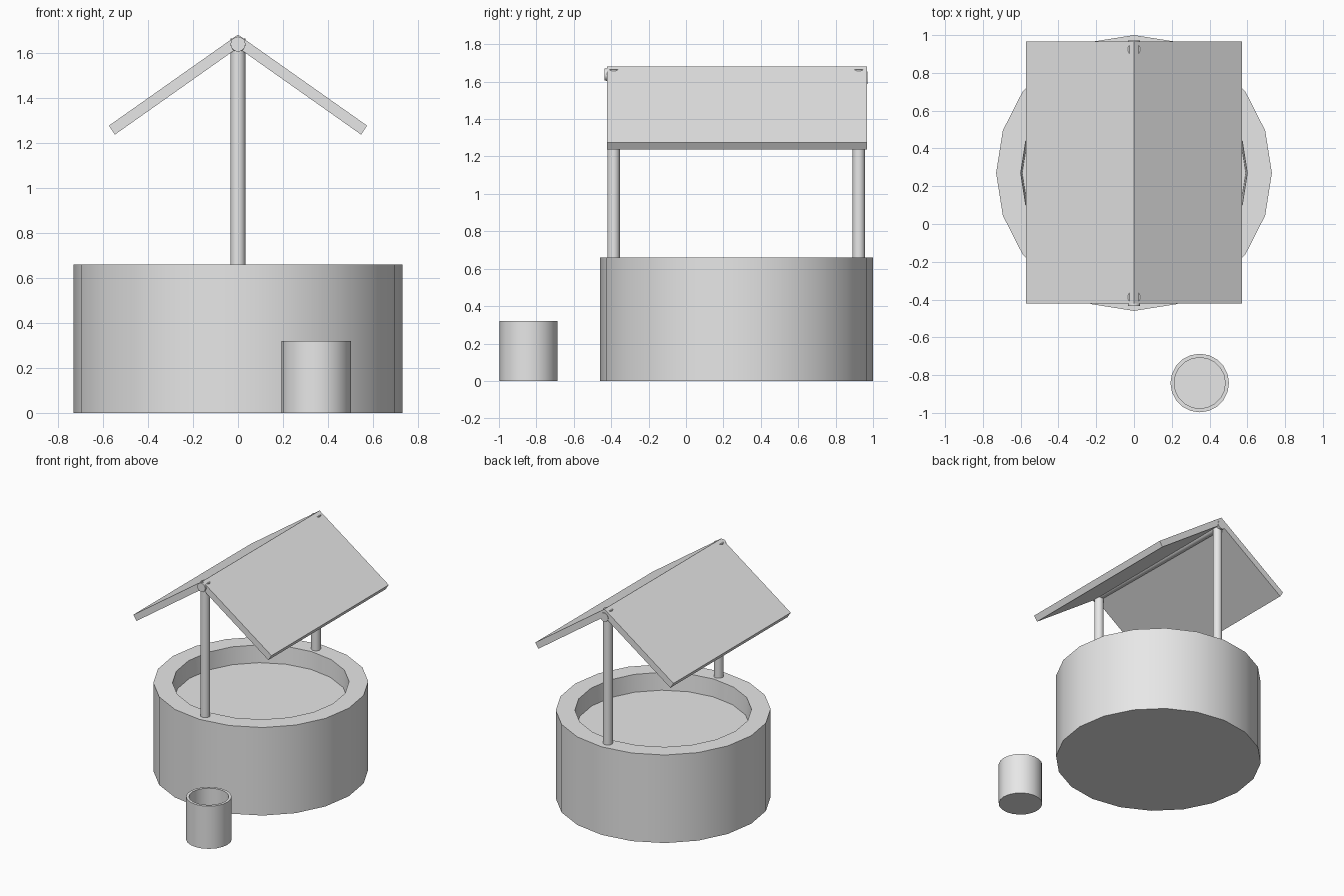
import bpy, bmesh, math
from mathutils import Vector

cube = bpy.data.objects.get("Cube")
if cube:
    bpy.data.objects.remove(cube, do_unlink=True)

grey = bpy.data.materials.new("plain grey")
grey.use_nodes = True
grey.diffuse_color = (0.8, 0.8, 0.8, 1)
grey.node_tree.nodes["Principled BSDF"].inputs["Base Color"].default_value = (0.8, 0.8, 0.8, 1)


def finish(name, bm, location=(0, 0, 0), smooth=True):
    """Turn a bmesh into a named, coloured object."""
    bmesh.ops.remove_doubles(bm, verts=bm.verts, dist=1e-5)
    bmesh.ops.recalc_face_normals(bm, faces=bm.faces)
    mesh = bpy.data.meshes.new(name)
    bm.to_mesh(mesh)
    bm.free()
    mesh.materials.append(grey)
    obj = bpy.data.objects.new(name, mesh)
    obj.location = location
    bpy.context.collection.objects.link(obj)
    if smooth:
        bpy.ops.object.select_all(action="DESELECT")
        obj.select_set(True)
        bpy.context.view_layer.objects.active = obj
        bpy.ops.object.shade_smooth_by_angle(angle=math.radians(30))
    return obj


def lathe(name, profile, location, sides=20):
    """Spin a (radius, height) profile that starts and ends on the axis."""
    bm = bmesh.new()
    verts = [bm.verts.new((r, 0, z)) for r, z in profile]
    edges = [bm.edges.new(pair) for pair in zip(verts, verts[1:])]
    bmesh.ops.spin(bm, geom=verts + edges, axis=(0, 0, 1), cent=(0, 0, 0),
                   angle=math.tau, steps=sides, use_merge=True)
    return finish(name, bm, location)


def rod(name, start, end, radius):
    """Closed cylinder between two points."""
    start, end = Vector(start), Vector(end)
    length = (end - start).length
    obj = lathe(name, [(0, 0), (radius, 0), (radius, length), (0, length)], start)
    obj.rotation_euler = (end - start).to_track_quat("Z", "Y").to_euler()
    return obj


def extrude_y(name, outline, y0, y1):
    """Extrude an (x, z) outline along y."""
    bm = bmesh.new()
    face = bm.faces.new([bm.verts.new((x, y0, z)) for x, z in outline])
    grown = bmesh.ops.extrude_face_region(bm, geom=[face])["geom"]
    moved = [g for g in grown if isinstance(g, bmesh.types.BMVert)]
    bmesh.ops.translate(bm, verts=moved, vec=(0, y1 - y0, 0))
    return finish(name, bm, smooth=False)


WELL_Y = 0.27

# Well wall and the water inside it
lathe("well_wall", [(0, 0), (0.73, 0), (0.73, 0.66), (0.6, 0.66), (0.59, 0.5), (0, 0.5)],
      (0, WELL_Y, 0))
lathe("water", [(0, 0.505), (0.593, 0.505), (0.593, 0.53), (0, 0.53)], (0, WELL_Y, 0))

# Posts and ridge pole
for side, y in (("front", -0.387), ("back", 0.924)):
    rod(side + "_post", (0, y, 0.5), (0, y, 1.664), 0.033)
rod("ridge_pole", (0, -0.435, 1.638), (0, 0.971, 1.62), 0.033)

# Two sloping roof panels
half = [(0, 1.68), (0.573, 1.276), (0.547, 1.236), (0, 1.622)]
for side, sign in (("left", 1), ("right", -1)):
    extrude_y(side + "_roof_panel", [(sign * x, z) for x, z in half], -0.422, 0.967)

# Bucket standing in front
lathe("bucket", [(0, 0), (0.155, 0), (0.155, 0.32), (0.135, 0.32), (0.135, 0.03), (0, 0.03)],
      (0.348, -0.842, 0))
